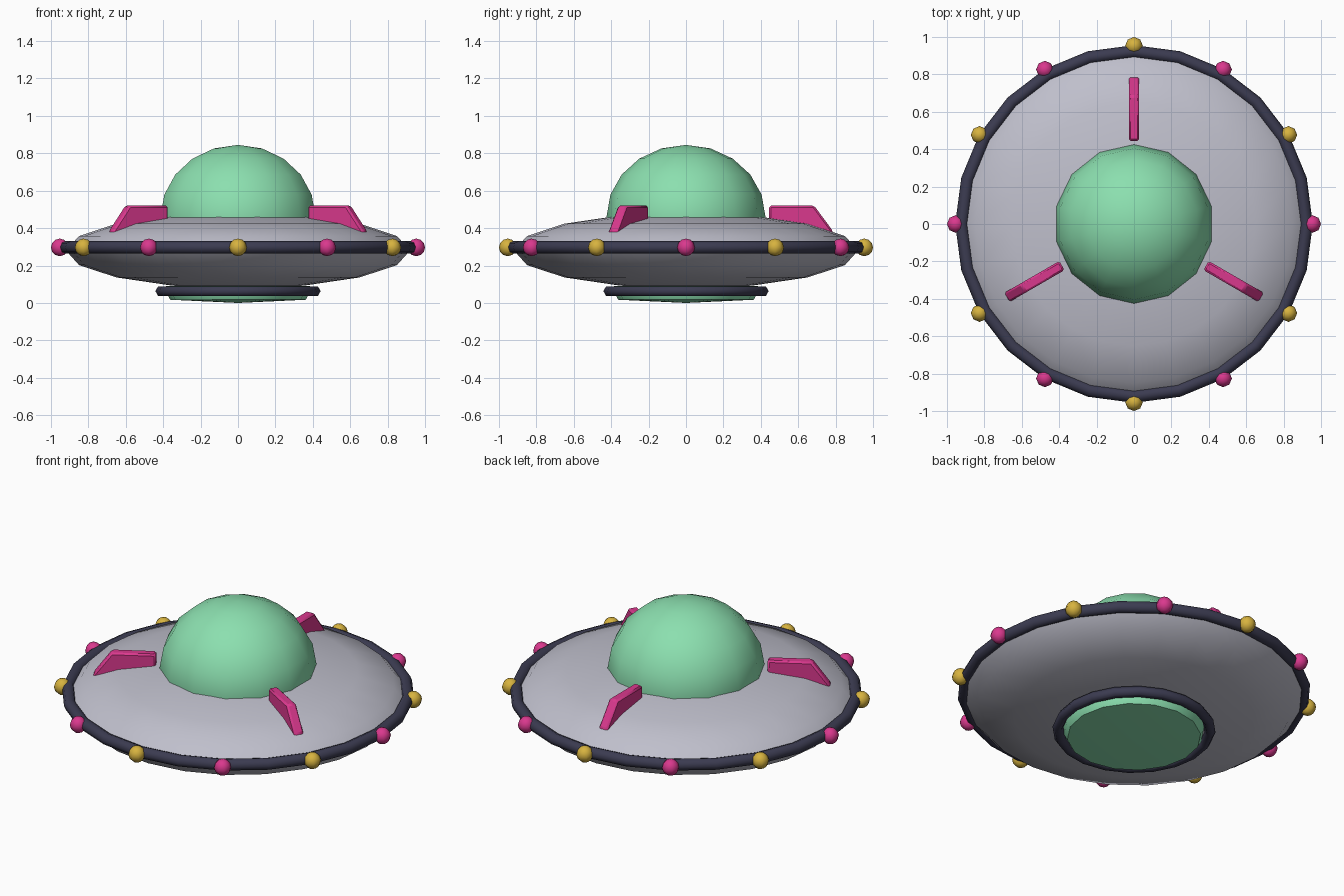
import bpy, bmesh, math
from mathutils import Matrix

if "Cube" in bpy.data.objects:
    bpy.data.objects.remove(bpy.data.objects["Cube"], do_unlink=True)


def make_material(name, rgb):
    mat = bpy.data.materials.new(name)
    mat.use_nodes = True
    color = (*rgb, 1.0)
    mat.diffuse_color = color
    mat.node_tree.nodes["Principled BSDF"].inputs["Base Color"].default_value = color
    return mat


silver = make_material("silver_grey", (0.52, 0.52, 0.60))
navy = make_material("dark_navy", (0.044, 0.044, 0.082))
glass = make_material("mint_green", (0.26, 0.74, 0.43))
pink = make_material("hot_pink", (0.70, 0.04, 0.27))
gold = make_material("gold_yellow", (0.68, 0.45, 0.05))


def finish(obj, name, mat, angle=50):
    obj.name = obj.data.name = name
    obj.data.materials.append(mat)
    bpy.ops.object.select_all(action="DESELECT")
    obj.select_set(True)
    bpy.context.view_layer.objects.active = obj
    bpy.ops.object.shade_smooth_by_angle(angle=math.radians(angle))
    return obj


def ellipsoid(name, mat, segments, rings, radius, height, location):
    bpy.ops.mesh.primitive_uv_sphere_add(segments=segments, ring_count=rings,
                                         radius=1, location=location)
    obj = bpy.context.object
    obj.data.transform(Matrix.Diagonal((radius, radius, height, 1)))
    return finish(obj, name, mat)


def ring(name, mat, segments, sides, major, minor, z):
    bpy.ops.mesh.primitive_torus_add(major_segments=segments, minor_segments=sides,
                                     major_radius=major, minor_radius=minor,
                                     location=(0, 0, z))
    return finish(bpy.context.object, name, mat, 65)


def lathe(name, mat, profile, segments):
    bm = bmesh.new()
    verts = [bm.verts.new((r, 0, z)) for r, z in profile]
    edges = [bm.edges.new(pair) for pair in zip(verts, verts[1:])]
    bmesh.ops.spin(bm, geom=verts + edges, cent=(0, 0, 0), axis=(0, 0, 1),
                   angle=math.tau, steps=segments, use_duplicate=False)
    bmesh.ops.remove_doubles(bm, verts=bm.verts, dist=0.0005)
    bmesh.ops.recalc_face_normals(bm, faces=bm.faces)
    mesh = bpy.data.meshes.new(name)
    bm.to_mesh(mesh)
    bm.free()
    obj = bpy.data.objects.new(name, mesh)
    bpy.context.collection.objects.link(obj)
    return finish(obj, name, mat)


def fin(name, mat, angle, width=0.056):
    # Side outline in (distance from centre, height), extruded across its width
    outline = [(0.445, 0.40), (0.785, 0.365), (0.785, 0.385), (0.685, 0.52), (0.445, 0.52)]
    bm = bmesh.new()
    face = bm.faces.new([bm.verts.new((r, -width / 2, z)) for r, z in outline])
    side = bmesh.ops.extrude_face_region(bm, geom=[face])["geom"]
    bmesh.ops.translate(bm, vec=(0, width, 0),
                        verts=[v for v in side if isinstance(v, bmesh.types.BMVert)])
    bmesh.ops.recalc_face_normals(bm, faces=bm.faces)
    mesh = bpy.data.meshes.new(name)
    bm.to_mesh(mesh)
    bm.free()
    obj = bpy.data.objects.new(name, mesh)
    bpy.context.collection.objects.link(obj)
    obj.rotation_euler.z = angle
    bevel = obj.modifiers.new("soft_edges", "BEVEL")
    bevel.width = 0.01
    bevel.segments = 1
    return finish(obj, name, mat, 30)


# Saucer body and cockpit dome
ellipsoid("saucer_hull", silver, 24, 8, 0.92, 0.203, (0, 0, 0.28))
ellipsoid("cockpit_dome", glass, 14, 10, 0.425, 0.385, (0, 0, 0.46))

# Rim around the hull
ring("rim_ring", navy, 24, 8, 0.922, 0.034, 0.297)

# Underside engine: collar and glowing lens
ring("engine_collar", navy, 20, 6, 0.412, 0.030, 0.063)
lathe("engine_lens", glass, [(0, 0.09), (0.385, 0.09), (0.38, 0.05), (0.362, 0.017), (0, 0.0)], 16)

# Alternating lamps along the rim
for i in range(12):
    a = math.tau * i / 12
    ellipsoid(f"rim_lamp_{i + 1}", gold if i % 2 else pink, 8, 6, 0.047, 0.047,
              (0.953 * math.cos(a), 0.953 * math.sin(a), 0.297))

# Three fins on the upper hull
for i in range(3):
    fin(f"fin_{i + 1}", pink, math.pi / 2 + math.tau * i / 3)
